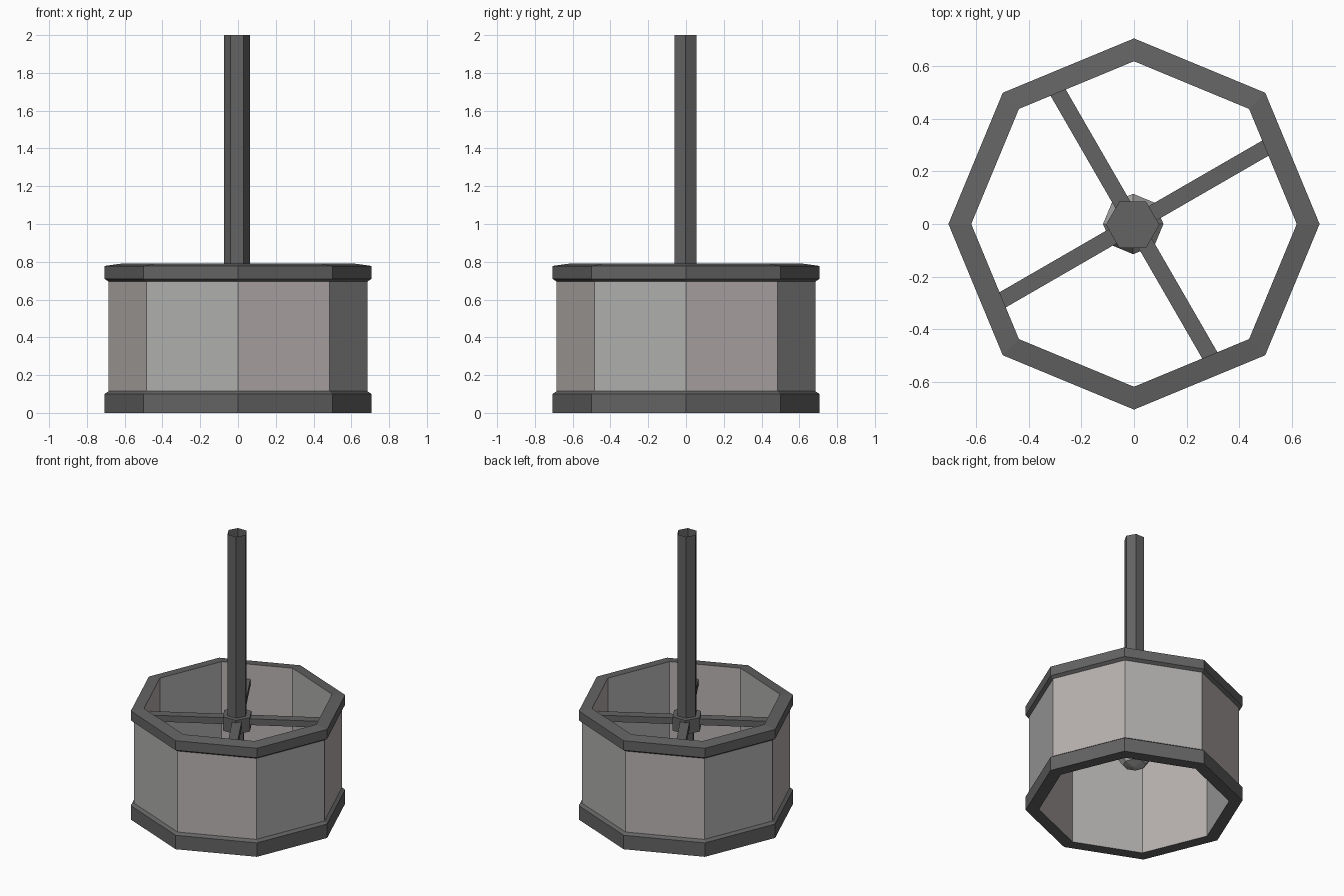
import bpy, bmesh
from math import sin, cos, radians, tau

if "Cube" in bpy.data.objects:
    bpy.data.objects.remove(bpy.data.objects["Cube"])


def material(name, rgb):
    m = bpy.data.materials.new(name)
    m.diffuse_color = (*rgb, 1)
    m.use_nodes = True
    m.node_tree.nodes["Principled BSDF"].inputs["Base Color"].default_value = m.diffuse_color
    return m


DARK = material("dark_iron", (0.125, 0.125, 0.125))
GREY = material("neutral_grey", (0.43, 0.425, 0.42))
WARM = material("warm_grey", (0.475, 0.44, 0.43))


def finish(name, bm, mats):
    me = bpy.data.meshes.new(name)
    bm.to_mesh(me)
    bm.free()
    for m in mats:
        me.materials.append(m)
    ob = bpy.data.objects.new(name, me)
    bpy.context.collection.objects.link(ob)
    return ob


def lathe(name, profile, sides, mats, centre=(0, 0), caps=False):
    """Turn a (radius, z) profile; materials alternate from side to side.
    Profiles run upward on outward-facing surfaces."""
    bm = bmesh.new()
    rings = [[bm.verts.new((centre[0] + r * cos(tau * i / sides),
                            centre[1] + r * sin(tau * i / sides), z))
              for i in range(sides)] for r, z in profile]
    for a, b in zip(rings, rings[1:]):
        for i in range(sides):
            j = (i + 1) % sides
            f = bm.faces.new((a[i], a[j], b[j], b[i]))
            f.material_index = i % len(mats)
    if caps:
        bm.faces.new(rings[0][::-1])
        bm.faces.new(rings[-1])
    return finish(name, bm, mats)


# Drum: outer panels and inner lining, alternating greys
lathe("drum_outer_wall", [(0.685, 0.11), (0.685, 0.70)], 8, [WARM, GREY])
lathe("drum_inner_wall", [(0.62, 0.79), (0.62, 0.0)], 8, [WARM, GREY])

# Dark bands around the bottom and top
lathe("bottom_band", [(0.62, 0), (0.707, 0), (0.707, 0.10), (0.685, 0.115)], 8, [DARK])
lathe("top_band", [(0.685, 0.695), (0.707, 0.71), (0.707, 0.778), (0.62, 0.79)], 8, [DARK])

# Open hexagonal pole standing on a hexagonal hub
C = (-0.005, -0.003)
lathe("pole", [(0.068, 0.69), (0.068, 2.0)], 6, [DARK], C)
lathe("hub", [(0.102, 0.60), (0.102, 0.70)], 6, [DARK], C, caps=True)

# Rod and faceted knob hanging below the hub
lathe("lower_rod", [(0.05, 0.42), (0.05, 0.61)], 6, [DARK], C, caps=True)
lathe("knob", [(0.001, 0.285), (0.075, 0.305), (0.115, 0.36), (0.085, 0.43), (0.045, 0.46)],
      8, [GREY], (-0.003, 0), caps=True)

# Four spokes from hub to drum wall
for k in range(4):
    a = radians(30 + 90 * k)
    d, n = (cos(a), sin(a)), (-sin(a), cos(a))
    bm = bmesh.new()
    bmesh.ops.create_cube(bm, size=1)
    for v in bm.verts:
        s = 0.07 if v.co.x < 0 else 0.582
        t = v.co.y * 0.062
        v.co = (d[0] * s + n[0] * t, d[1] * s + n[1] * t, 0.66 + v.co.z * 0.045)
    finish(f"spoke_{k + 1}", bm, [DARK])
